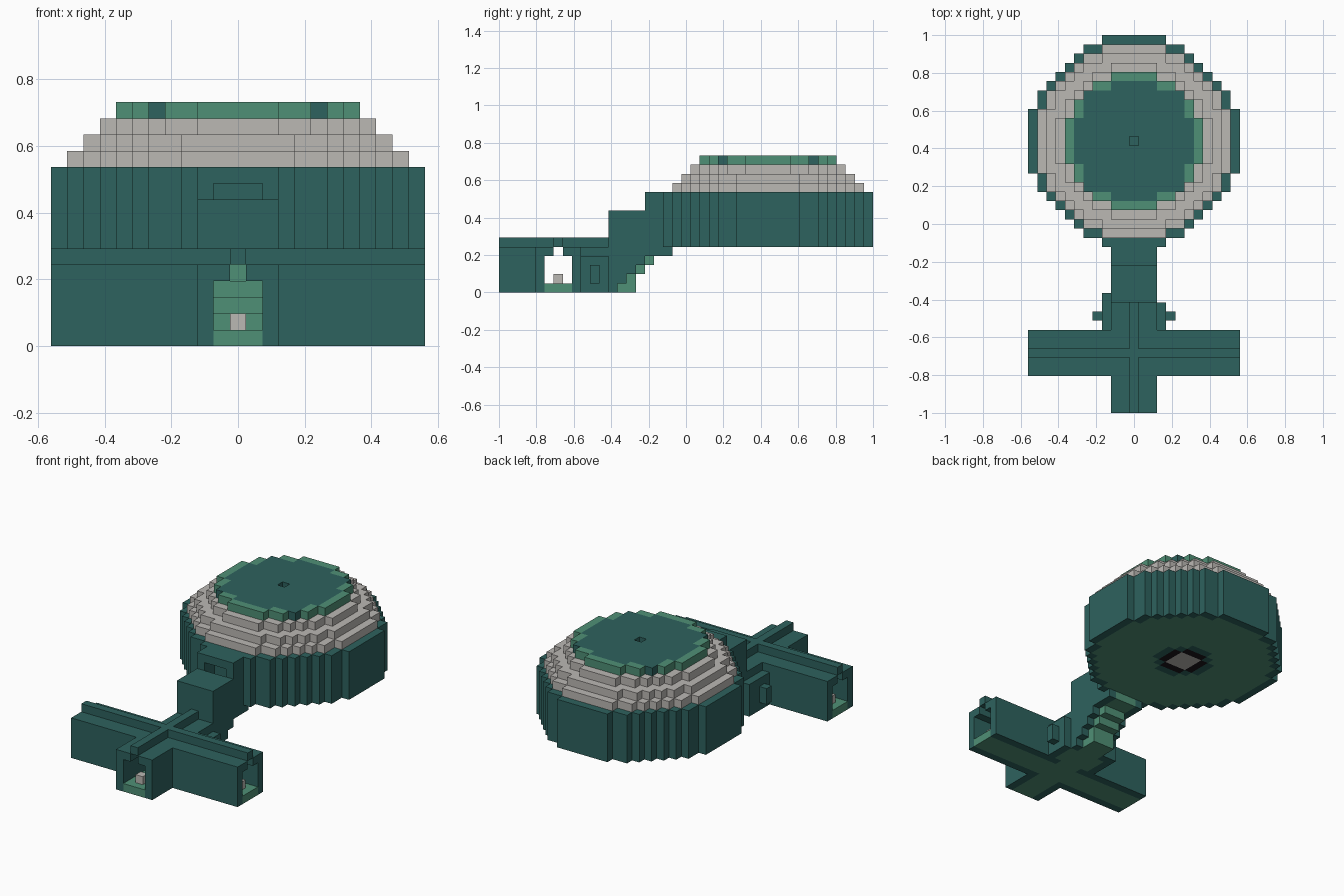
import bpy, bmesh
from mathutils import Vector

if "Cube" in bpy.data.objects:
    bpy.data.objects.remove(bpy.data.objects["Cube"], do_unlink=True)

V = 2 / 41          # edge length of one block
CENTRE = 29         # block row of the dome centre
CROSS = 6           # block row of the corridor crossing


def material(name, rgb):
    m = bpy.data.materials.new(name)
    m.use_nodes = True
    m.diffuse_color = (*rgb, 1)
    bsdf = m.node_tree.nodes["Principled BSDF"]
    bsdf.inputs["Base Color"].default_value = (*rgb, 1)
    bsdf.inputs["Roughness"].default_value = 0.9
    return m


TEAL = material("dark teal", (0.027, 0.122, 0.112))
GREEN = material("sea green", (0.078, 0.279, 0.181))
GREY = material("warm grey", (0.497, 0.479, 0.456))
BLACK = material("black", (0.01, 0.008, 0.011))


def box(i0, i1, j0, j1, k0, k1):
    """Set of blocks, both ends included."""
    return {(i, j, k) for i in range(i0, i1 + 1)
            for j in range(j0, j1 + 1) for k in range(k0, k1 + 1)}


def disk(r, k0, k1):
    """Stepped circular slab of blocks around the dome centre."""
    return {(a, CENTRE + b, k) for a in range(-r, r + 1) for b in range(-r, r + 1)
            if a * a + b * b <= r * r + r and abs(a) + abs(b) <= 1.45 * r
            for k in range(k0, k1 + 1)}


def part(name, cells, mat):
    """Mesh the outer skin of a set of blocks."""
    bm = bmesh.new()
    for c in sorted(cells):
        for axis in range(3):
            for side in (-1, 1):
                n = list(c)
                n[axis] += side
                if tuple(n) in cells:
                    continue
                u, w = (axis + 1) % 3, (axis + 2) % 3
                ring = []
                for su, sw in ((-1, -1), (1, -1), (1, 1), (-1, 1)):
                    p = Vector((c[0], c[1] - 20, c[2] + 0.5))
                    p[axis] += side / 2
                    p[u] += su / 2
                    p[w] += sw / 2
                    ring.append(bm.verts.new(p * V))
                bm.faces.new(ring if side > 0 else ring[::-1])
    bmesh.ops.remove_doubles(bm, verts=bm.verts, dist=V / 10)
    mesh = bpy.data.meshes.new(name)
    bm.to_mesh(mesh)
    bm.free()
    mesh.materials.append(mat)
    ob = bpy.data.objects.new(name, mesh)
    bpy.context.collection.objects.link(ob)
    return ob


# Crossing corridors: shell, hollow passage, floor and roof ridge
hull = box(-11, 11, CROSS - 2, CROSS + 2, 0, 4) | box(-2, 2, 0, 11, 0, 4)
air = (box(-11, 11, CROSS - 1, CROSS + 1, 1, 3) | box(-1, 1, 0, 12, 1, 3)
       | box(-11, 11, CROSS, CROSS, 4, 4) | box(0, 0, 0, 12, 4, 4))
floor = (box(-11, 11, CROSS - 1, CROSS + 1, 0, 0) | box(-1, 1, 0, 12, 0, 0)
         | box(-2, 2, 9, 11, 0, 0))
part("corridor_walls", hull - air - floor, TEAL)
part("corridor_floor", floor, GREEN)
part("roof_ridge", box(-11, 11, CROSS, CROSS, 5, 5) | box(0, 0, 0, 11, 5, 5), TEAL)

# Side niches by the stair foot
part("left_niche", box(3, 3, 9, 11, 0, 3) | box(4, 4, 10, 10, 1, 2), TEAL)
part("right_niche", box(-3, -3, 9, 12, 0, 3) | box(-4, -4, 10, 10, 1, 2), TEAL)

# Small blocks just inside the three entrances
for name, i, j in (("front", 0, 1), ("left", 10, CROSS), ("right", -10, CROSS)):
    part(name + "_entrance_block", {(i, j, 1)}, GREY)

# Stairs climbing to the dome
steps = box(-1, 1, 13, 14, 0, 0)
for n in range(1, 5):
    steps |= box(-1, 1, 12 + n, 13 + n, n, n)
steps |= box(-1, 1, 18, 18, 4, 4)
part("stairs", steps, GREEN)

# Stairwell walls and stepped roof
well = box(-2, 2, 18, 18, 4, 4)
hollow = set()
for j in range(12, 18):
    top = 8 if j < 16 else 10
    well |= box(-2, 2, j, j, min(j - 12, 4), top)
    if j > 12:
        hollow |= box(-1, 1, j, j, 0, top - 1)
part("stairwell", well - hollow - air - floor - steps, TEAL)

# Dome drum and its floor with a round inlay
part("dome_wall", disk(11, 5, 10) - disk(10, 5, 10), TEAL)
slab = disk(10, 5, 5)


def inlay(limit):
    return {c for c in slab if c[0] ** 2 + (c[1] - CENTRE) ** 2 <= limit}


core, ring, rim = inlay(2), inlay(5), inlay(10)
part("dome_floor", slab - rim, GREEN)
part("inlay_rim", rim - ring, TEAL)
part("inlay_ring", ring - core, BLACK)
part("inlay_core", core, GREY)

# Stepped grey terraces
for n in range(3):
    part("terrace_%d" % (n + 1), disk(10 - n, 11 + n, 11 + n), GREY)

# Roof cap with a green border and a small central hole
cap = disk(7, 14, 14)
inner = {c for c in cap if max(abs(c[0]), abs(c[1] - CENTRE)) <= 5
         or c[0] ** 2 + (c[1] - CENTRE) ** 2 < 45}
part("cap_border", cap - inner, GREEN)
part("cap_roof", inner - {(0, CENTRE, 14)}, TEAL)
plate = part("cap_hole_base", {(0, CENTRE, 14)}, TEAL)
plate.scale.z = 0.95
